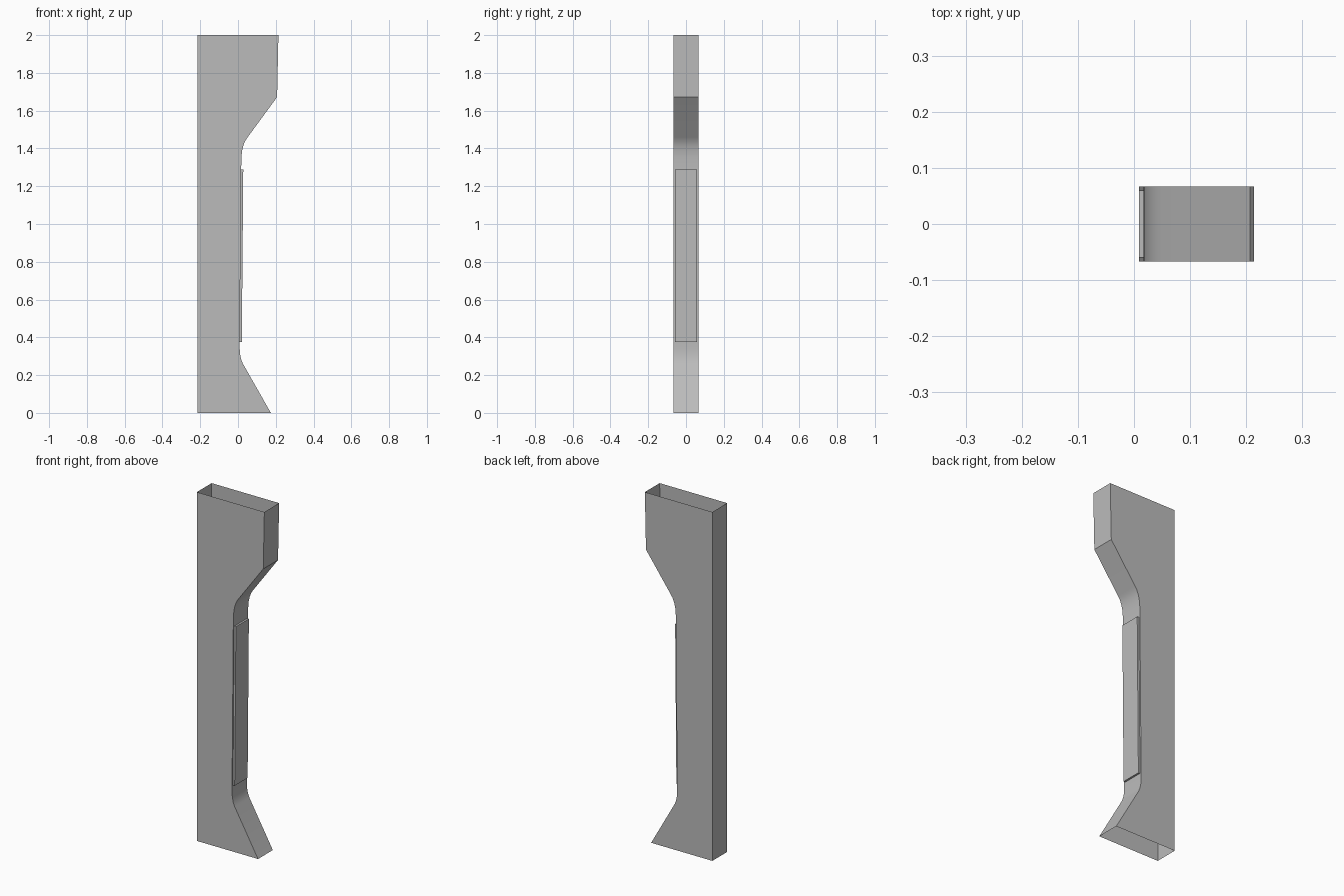
import bpy
import bmesh

cube = bpy.data.objects.get("Cube")
if cube:
    bpy.data.objects.remove(cube, do_unlink=True)

# Plain grey for the whole piece
grey = bpy.data.materials.new("plain_grey")
grey.use_nodes = True
color = (0.5, 0.5, 0.5, 1)
grey.diffuse_color = color
grey.node_tree.nodes["Principled BSDF"].inputs["Base Color"].default_value = color

HALF_DEPTH = 0.067
# Outline in (x, z), from the bottom left corner round to the top left
profile = [
    (-0.214, 0), (0.174, 0),
    (0.025, 0.262), (0.016, 0.285), (0.011, 0.31), (0.009, 0.34), (0.009, 0.367),
    (0.017, 1.298), (0.018, 1.35), (0.021, 1.385), (0.028, 1.415),
    (0.038, 1.44), (0.05, 1.458), (0.207, 1.672),
    (0.214, 2), (-0.214, 2),
]

# Thin hollow sleeve, open at the top and bottom
bm = bmesh.new()
front = [bm.verts.new((x, -HALF_DEPTH, z)) for x, z in profile]
back = [bm.verts.new((x, HALF_DEPTH, z)) for x, z in profile]
bm.faces.new(front)
bm.faces.new(back[::-1])
count = len(profile)
walls = []
for i in range(count):
    j = (i + 1) % count
    if profile[i][1] != profile[j][1]:
        walls.append(bm.faces.new((front[i], back[i], back[j], front[j])))
bmesh.ops.recalc_face_normals(bm, faces=bm.faces[:])

# Raised grip panel on the long waist wall
waist = max((f for f in walls if f.calc_center_median().x > 0),
            key=lambda f: f.calc_area())
bmesh.ops.inset_individual(bm, faces=[waist], thickness=0.012)
bmesh.ops.inset_individual(bm, faces=[waist], thickness=0, depth=0.011)

mesh = bpy.data.meshes.new("hollow_side_panel")
bm.to_mesh(mesh)
bm.free()
mesh.materials.append(grey)
panel = bpy.data.objects.new("hollow_side_panel", mesh)
bpy.context.collection.objects.link(panel)

# Smooth the bends, keep the corners sharp
bpy.ops.object.select_all(action="DESELECT")
panel.select_set(True)
bpy.context.view_layer.objects.active = panel
bpy.ops.object.shade_smooth_by_angle(angle=0.5)
